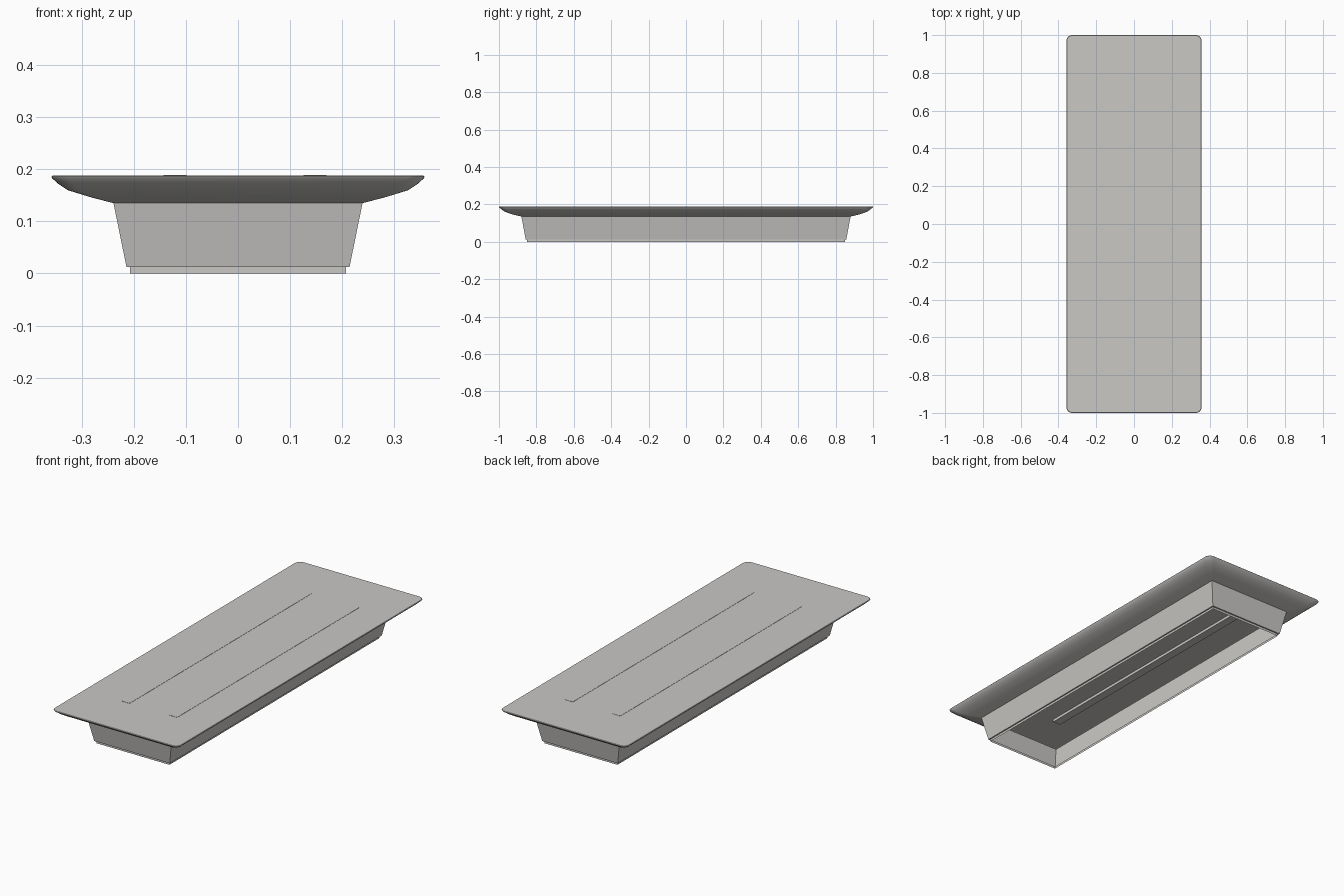
import bpy
import bmesh
import math

if "Cube" in bpy.data.objects:
    bpy.data.objects.remove(bpy.data.objects["Cube"], do_unlink=True)

# One flat warm grey
grey = bpy.data.materials.new("warm_grey")
grey.use_nodes = True
colour = (0.59, 0.58, 0.56, 1)
grey.diffuse_color = colour
grey.node_tree.nodes["Principled BSDF"].inputs["Base Color"].default_value = colour


def rounded_ring(bm, hx, hy, z, radius, segments):
    """Ring of vertices on a rectangle, with corners rounded if segments > 0."""
    verts = []
    for corner, (sx, sy) in enumerate([(1, 1), (-1, 1), (-1, -1), (1, -1)]):
        if segments == 0:
            verts.append(bm.verts.new((sx * hx, sy * hy, z)))
            continue
        for i in range(segments + 1):
            a = (corner + i / segments) * math.pi / 2
            verts.append(bm.verts.new((sx * (hx - radius) + radius * math.cos(a),
                                       sy * (hy - radius) + radius * math.sin(a), z)))
    return verts


def loft(name, profile, segments=0, cap_bottom=False, cap_top=False):
    """Join rings (half x, half y, z, radius) from the bottom up."""
    bm = bmesh.new()
    rings = [rounded_ring(bm, *p, segments) for p in profile]
    if cap_bottom:
        bm.faces.new(rings[0][::-1])
    if cap_top:
        bm.faces.new(rings[-1])
    for low, high in zip(rings, rings[1:]):
        n = len(low)
        for i in range(n):
            j = (i + 1) % n
            bm.faces.new((low[i], low[j], high[j], high[i]))
    mesh = bpy.data.meshes.new(name)
    bm.to_mesh(mesh)
    bm.free()
    mesh.materials.append(grey)
    obj = bpy.data.objects.new(name, mesh)
    bpy.context.collection.objects.link(obj)
    return obj


# Tabletop shell: flat top with a flared, softly curved rim, open below
top = loft("tabletop", [
    (0.239, 0.88, 0.135, 0.004),
    (0.285, 0.93, 0.147, 0.015),
    (0.327, 0.967, 0.160, 0.025),
    (0.345, 0.985, 0.172, 0.03),
    (0.357, 0.998, 0.183, 0.03),
    (0.358, 1.0, 0.186, 0.03),
    (0.356, 0.998, 0.188, 0.03),
], segments=6, cap_top=True)
bpy.ops.object.select_all(action="DESELECT")
top.select_set(True)
bpy.context.view_layer.objects.active = top
bpy.ops.object.shade_smooth_by_angle(angle=math.radians(35))

# Thin tapered skirt, open below, with a stepped foot rim
loft("skirt", [
    (0.207, 0.85, 0.0, 0),
    (0.207, 0.85, 0.012, 0),
    (0.214, 0.857, 0.012, 0),
    (0.239, 0.88, 0.135, 0),
])

# Two long strips set through the top, just proud of its surface
for name, x in (("right_strip", -0.121), ("left_strip", 0.148)):
    strip = loft(name, [(0.022, 0.735, 0.174, 0), (0.022, 0.735, 0.1892, 0)],
                 cap_bottom=True, cap_top=True)
    strip.location.x = x
